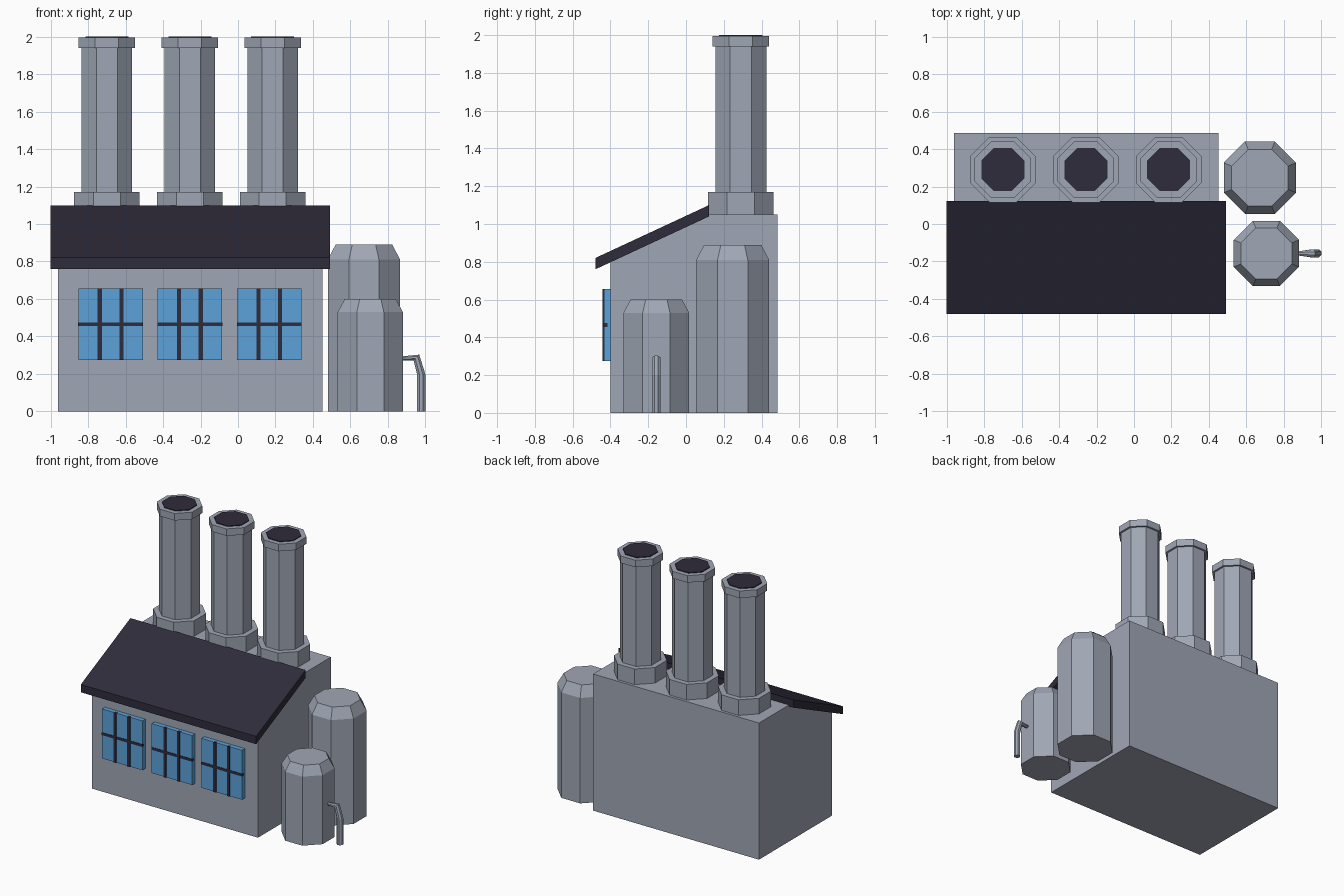
import bpy, bmesh
from math import pi, cos, sin
from mathutils import Vector

cube = bpy.data.objects.get("Cube")
if cube:
    bpy.data.objects.remove(cube)


def material(name, rgb):
    m = bpy.data.materials.new(name)
    m.use_nodes = True
    m.diffuse_color = (*rgb, 1)
    m.node_tree.nodes["Principled BSDF"].inputs["Base Color"].default_value = (*rgb, 1)
    return m


grey = material("concrete_grey", (0.35, 0.385, 0.46))
dark = material("dark_slate", (0.028, 0.025, 0.044))
blue = material("window_blue", (0.11, 0.36, 0.7))


def loft(name, rings, mat):
    """Join matching rings of points into a closed, capped solid."""
    bm = bmesh.new()
    loops = [[bm.verts.new(p) for p in ring] for ring in rings]
    n = len(loops[0])
    for a, b in zip(loops, loops[1:]):
        for i in range(n):
            j = (i + 1) % n
            bm.faces.new((a[i], a[j], b[j], b[i]))
    bm.faces.new(loops[0][::-1])
    bm.faces.new(loops[-1])
    bmesh.ops.recalc_face_normals(bm, faces=bm.faces)
    me = bpy.data.meshes.new(name)
    bm.to_mesh(me)
    bm.free()
    me.materials.append(mat)
    ob = bpy.data.objects.new(name, me)
    bpy.context.collection.objects.link(ob)
    return ob


def extrude_x(name, profile, x0, x1, mat):
    return loft(name, [[(x, y, z) for y, z in profile] for x in (x0, x1)], mat)


def box(name, x0, x1, y0, y1, z0, z1, mat):
    return extrude_x(name, [(y0, z0), (y1, z0), (y1, z1), (y0, z1)], x0, x1, mat)


def octagon(name, x, y, steps, mat):
    """Stack octagons given as (half width, height), flat sides to the axes."""
    def ring(half, z):
        r = half / cos(pi / 8)
        return [(x + r * cos(a), y + r * sin(a), z)
                for a in (pi / 8 + i * pi / 4 for i in range(8))]
    return loft(name, [ring(*s) for s in steps], mat)


# Main hall and sloping roof
extrude_x("building", [(-0.4, 0), (0.485, 0), (0.485, 1.05), (0.12, 1.05), (-0.4, 0.805)],
          -0.96, 0.45, grey)
extrude_x("roof", [(-0.48, 0.76), (0.122, 1.04), (0.122, 1.1), (-0.48, 0.82)],
          -1, 0.49, dark)

# Chimneys
for i, x in enumerate((-0.7, -0.257, 0.185), 1):
    octagon(f"chimney_{i}", x, 0.29,
            [(0.174, 1.04), (0.174, 1.17), (0.135, 1.17), (0.135, 1.94),
             (0.15, 1.94), (0.15, 1.994)], grey)
    octagon(f"chimney_opening_{i}", x, 0.29, [(0.115, 1.98), (0.115, 2)], dark)

# Windows with glazing bars
for i, x in enumerate((-0.68, -0.257, 0.167), 1):
    box(f"window_{i}", x - 0.172, x + 0.172, -0.435, -0.395, 0.275, 0.655, blue)
    box(f"window_crossbar_{i}", x - 0.173, x + 0.173, -0.438, -0.415, 0.455, 0.475, dark)
    for side, dx in (("right", -0.058), ("left", 0.058)):
        box(f"window_bar_{side}_{i}", x + dx - 0.011, x + dx + 0.011,
            -0.441, -0.42, 0.274, 0.656, dark)

# Storage tanks
octagon("large_tank", 0.672, 0.247, [(0.193, 0), (0.193, 0.81), (0.151, 0.89)], grey)
octagon("small_tank", 0.706, -0.157, [(0.174, 0), (0.174, 0.53), (0.136, 0.6)], grey)

# Outlet pipe: rings of (x, z, radius, tilt)
rings = []
for x, z, r, tilt in ((0.87, 0.283, 0.011, pi / 2), (0.952, 0.288, 0.023, pi / 4),
                      (0.977, 0.2, 0.024, 0), (0.977, 0, 0.024, 0)):
    across = Vector((cos(tilt), 0, sin(tilt)))
    rings.append([Vector((x, -0.157, z)) + across * r * cos(a) + Vector((0, r * sin(a), 0))
                  for a in (pi / 8 + k * pi / 4 for k in range(8))])
loft("outlet_pipe", rings, grey)
